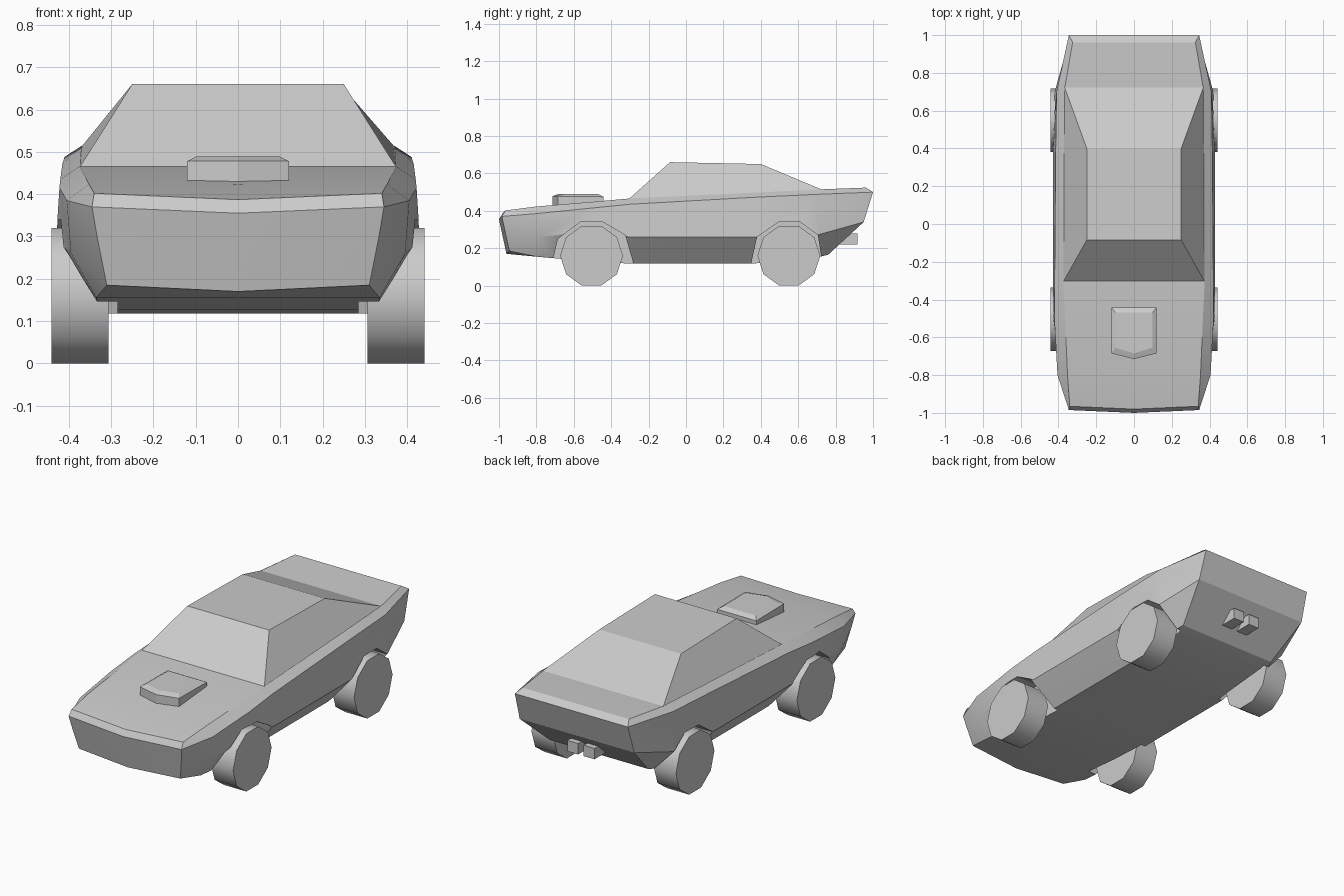
import bpy, bmesh, math

if "Cube" in bpy.data.objects:
    bpy.data.objects.remove(bpy.data.objects["Cube"])


def make_object(name, bm, angle=None):
    bmesh.ops.recalc_face_normals(bm, faces=bm.faces[:])
    mesh = bpy.data.meshes.new(name)
    bm.to_mesh(mesh)
    bm.free()
    ob = bpy.data.objects.new(name, mesh)
    bpy.context.collection.objects.link(ob)
    if angle:
        activate(ob)
        bpy.ops.object.shade_smooth_by_angle(angle=math.radians(angle))
    return ob


def activate(ob):
    bpy.ops.object.select_all(action='DESELECT')
    ob.select_set(True)
    bpy.context.view_layer.objects.active = ob


def stack(name, rings):
    """Closed solid through rings with equal point counts."""
    bm = bmesh.new()
    vs = [[bm.verts.new(p) for p in r] for r in rings]
    n = len(rings[0])
    for a, b in zip(vs, vs[1:]):
        for i in range(n):
            j = (i + 1) % n
            bm.faces.new((a[i], a[j], b[j], b[i]))
    bm.faces.new(vs[0])
    bm.faces.new(vs[-1])
    return make_object(name, bm)


def box(name, x0, x1, y0, y1, z0, z1):
    return stack(name, [[(x0, y0, z), (x1, y0, z), (x1, y1, z), (x0, y1, z)]
                        for z in (z0, z1)])


# Body half sections: bottom corner, sill, belt, deck edge
def section(y, *xz):
    return [(x, y, z) for x, z in xz]


sections = [
    [(.31, -.945, .185), (.333, -.97, .30), (.345, -.985, .37), (.34, -.965, .402)],
    section(-.80, (.335, .155), (.395, .26), (.405, .385), (.352, .423)),
    section(-.50, (.33, .128), (.43, .29), (.422, .415), (.365, .448)),
    section(-.30, (.31, .118), (.43, .26), (.42, .435), (.374, .466)),
    section(.36, (.31, .118), (.43, .26), (.415, .472), (.372, .497)),
    section(.70, (.32, .15), (.42, .27), (.41, .488), (.37, .514)),
    [(.30, .76, .165), (.35, .95, .34), (.345, 1.0, .50), (.325, .962, .524)],
]
bm = bmesh.new()
rows, centres = [], []
for k, sec in enumerate(sections):
    dy, dz = (-.015, -.015) if k == 0 else (0, 0)
    rows.append([bm.verts.new(p) for p in sec])
    ends = range(4) if k in (0, len(sections) - 1) else (0, 3)
    centres.append({i: bm.verts.new((0, sec[i][1] + dy, sec[i][2] + dz)) for i in ends})
for k in range(len(rows) - 1):
    a, b = rows[k], rows[k + 1]
    for i in range(3):
        bm.faces.new((a[i], a[i + 1], b[i + 1], b[i]))
    for i in (0, 3):
        bm.faces.new((a[i], b[i], centres[k + 1][i], centres[k][i]))
for k in (0, -1):
    for i in range(3):
        bm.faces.new((rows[k][i], rows[k][i + 1], centres[k][i + 1], centres[k][i]))
bmesh.ops.mirror(bm, geom=bm.verts[:] + bm.edges[:] + bm.faces[:],
                 axis='X', merge_dist=.0005)
body = make_object("body", bm)

# Wheel arches cut into the body
arches = {
    -.505: [(-.22, .08), (-.18, .25), (-.06, .34), (.06, .34), (.18, .27), (.235, .08)],
    .55: [(-.21, .08), (-.17, .26), (-.055, .34), (.06, .34), (.155, .27), (.185, .08)],
}
for cy, pts in arches.items():
    for s in (-1, 1):
        cutter = stack("arch_cutter", [[(s * x, cy + y, z) for y, z in pts]
                                       for x in (.285, .6)])
        cutter.hide_render = True
        activate(body)
        mod = body.modifiers.new("arch", 'BOOLEAN')
        mod.operation, mod.solver, mod.object = 'DIFFERENCE', 'EXACT', cutter
        bpy.ops.object.modifier_apply(modifier=mod.name)
        bpy.data.objects.remove(cutter)
activate(body)
bpy.ops.object.shade_smooth_by_angle(angle=math.radians(20))

# Cabin
stack("cabin", [
    [(-.374, -.305, .464), (.374, -.305, .464), (.37, .73, .512), (-.37, .73, .512)],
    [(-.25, -.085, .66), (.25, -.085, .66), (.25, .4, .65), (-.25, .4, .65)]])


# Hood scoop with pointed front and chamfered top
def scoop_ring(w, front, back, zf, zb):
    return [(-w, back, zb), (w, back, zb), (w, front, zf),
            (0, front - .03, zf), (-w, front, zf)]


stack("hood_scoop", [scoop_ring(.12, -.685, -.442, .41, .42),
                     scoop_ring(.12, -.685, -.442, .478, .475),
                     scoop_ring(.098, -.655, -.468, .489, .489)])

# Wheels: ten-sided cylinders
for end, cy in (("front", -.505), ("rear", .55)):
    for side, s in (("left", -1), ("right", 1)):
        ring = [(cy + .168 * math.cos(math.tau * i / 10),
                 .16 + .168 * math.sin(math.tau * i / 10)) for i in range(10)]
        wheel = stack(f"{end}_{side}_wheel", [[(s * x, y, z) for y, z in ring]
                                              for x in (.306, .441)])
        activate(wheel)
        bpy.ops.object.shade_smooth_by_angle(angle=math.radians(40))

# Twin exhaust tips
for side, s in (("left", -1), ("right", 1)):
    box(f"{side}_exhaust", s * .05 - .033, s * .05 + .033, .80, .917, .22, .28)
